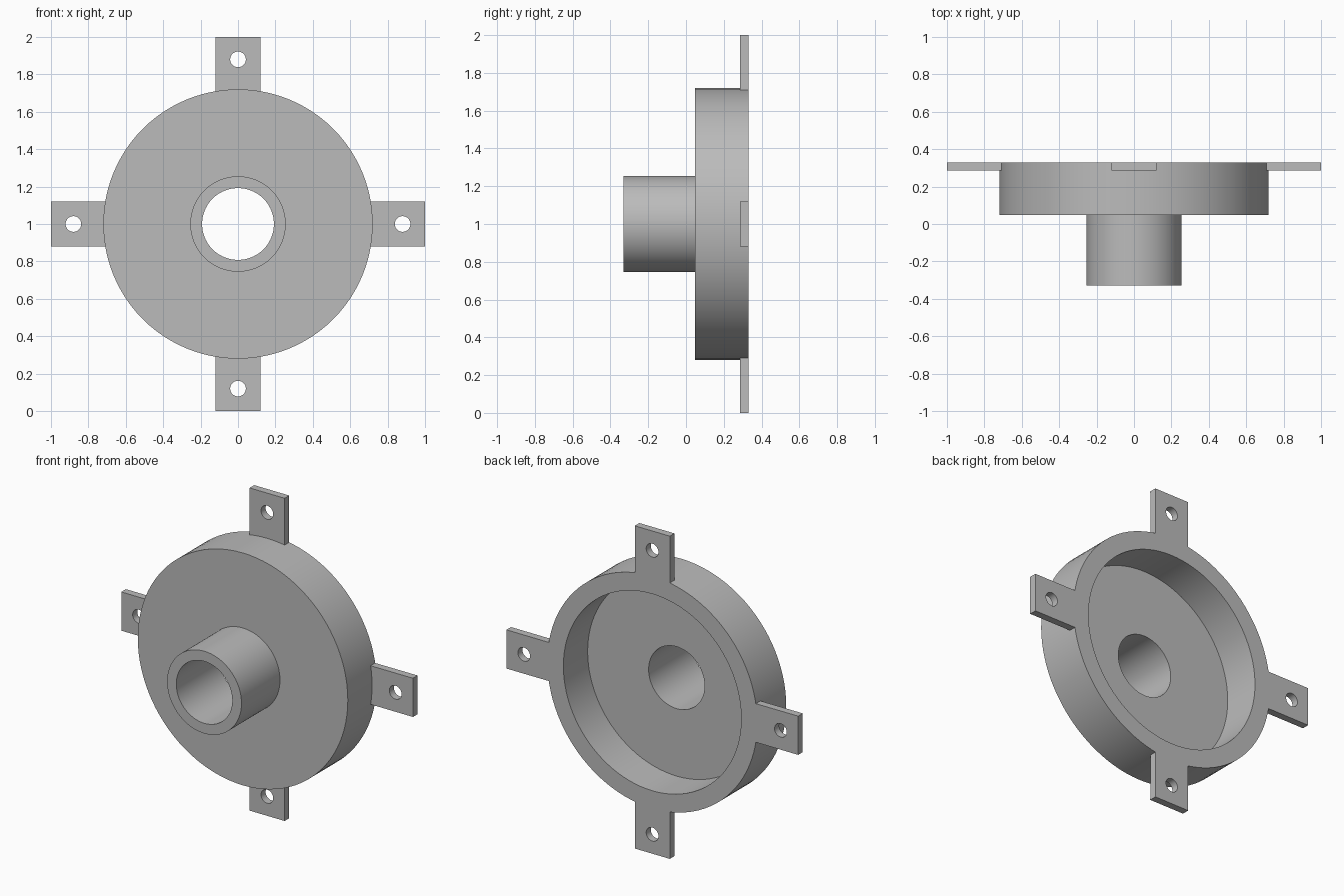
import bpy
import bmesh
from math import asin, cos, sin, pi, radians
from mathutils import Matrix, Vector

if "Cube" in bpy.data.objects:
    bpy.data.objects.remove(bpy.data.objects["Cube"], do_unlink=True)

BACK = 0.33
SEGMENTS = 96
RIM = 0.72
CENTRE = Vector((0, 0, 1))

grey = bpy.data.materials.new("plain grey")
grey.use_nodes = True
colour = (0.5, 0.5, 0.5, 1)
grey.diffuse_color = colour
grey.node_tree.nodes["Principled BSDF"].inputs["Base Color"].default_value = colour


def finish(bm, name):
    bmesh.ops.recalc_face_normals(bm, faces=bm.faces)
    mesh = bpy.data.meshes.new(name)
    bm.to_mesh(mesh)
    bm.free()
    mesh.materials.append(grey)
    obj = bpy.data.objects.new(name, mesh)
    obj.location = CENTRE
    bpy.context.collection.objects.link(obj)
    bpy.ops.object.select_all(action="DESELECT")
    obj.select_set(True)
    bpy.context.view_layer.objects.active = obj
    bpy.ops.object.shade_smooth_by_angle(angle=radians(30))
    return obj


def closed_loop(bm, points):
    verts = [bm.verts.new(p) for p in points]
    return [bm.edges.new((v, verts[(i + 1) % len(verts)])) for i, v in enumerate(verts)]


# Dished housing and hollow hub, turned from one (radius, y) section
section = [(0.192, -BACK), (0.255, -BACK), (0.255, 0.047), (RIM, 0.047),
           (RIM, BACK), (0.61, BACK), (0.61, 0.092), (0.192, 0.092)]
bm = bmesh.new()
edges = closed_loop(bm, [(r, y, 0) for r, y in section])
bmesh.ops.spin(bm, geom=list(bm.verts) + edges, cent=(0, 0, 0), axis=(0, 1, 0),
               angle=2 * pi, steps=SEGMENTS)
bmesh.ops.remove_doubles(bm, verts=bm.verts, dist=0.0001)
finish(bm, "housing_with_hub")


# Mounting tab: a plate with a round hole, its inner end following the rim
def mounting_tab(name, angle):
    half, thick, hole, reach = 0.12, 0.045, 0.042, 0.88
    bm = bmesh.new()
    spread = asin(half / RIM)
    seat = RIM - 0.002
    arc = [spread * (1 - i / 4) for i in range(9)]
    outline = [(1, BACK, -half), (1, BACK, half)]
    outline += [(seat * cos(a), BACK, seat * sin(a)) for a in arc]
    ring = [2 * pi * i / 32 for i in range(32)]
    edges = closed_loop(bm, outline)
    edges += closed_loop(bm, [(reach + hole * cos(a), BACK, hole * sin(a)) for a in ring])
    bmesh.ops.triangle_fill(bm, edges=edges, use_beauty=True, use_dissolve=False)
    result = bmesh.ops.extrude_face_region(bm, geom=list(bm.faces), use_keep_orig=True)
    moved = [g for g in result["geom"] if isinstance(g, bmesh.types.BMVert)]
    bmesh.ops.translate(bm, verts=moved, vec=(0, -thick, 0))
    bmesh.ops.rotate(bm, verts=bm.verts, cent=(0, 0, 0),
                     matrix=Matrix.Rotation(angle, 3, "Y"))
    finish(bm, name)


for i, side in enumerate(("left", "bottom", "right", "top")):
    mounting_tab(side + "_mounting_tab", i * pi / 2)
